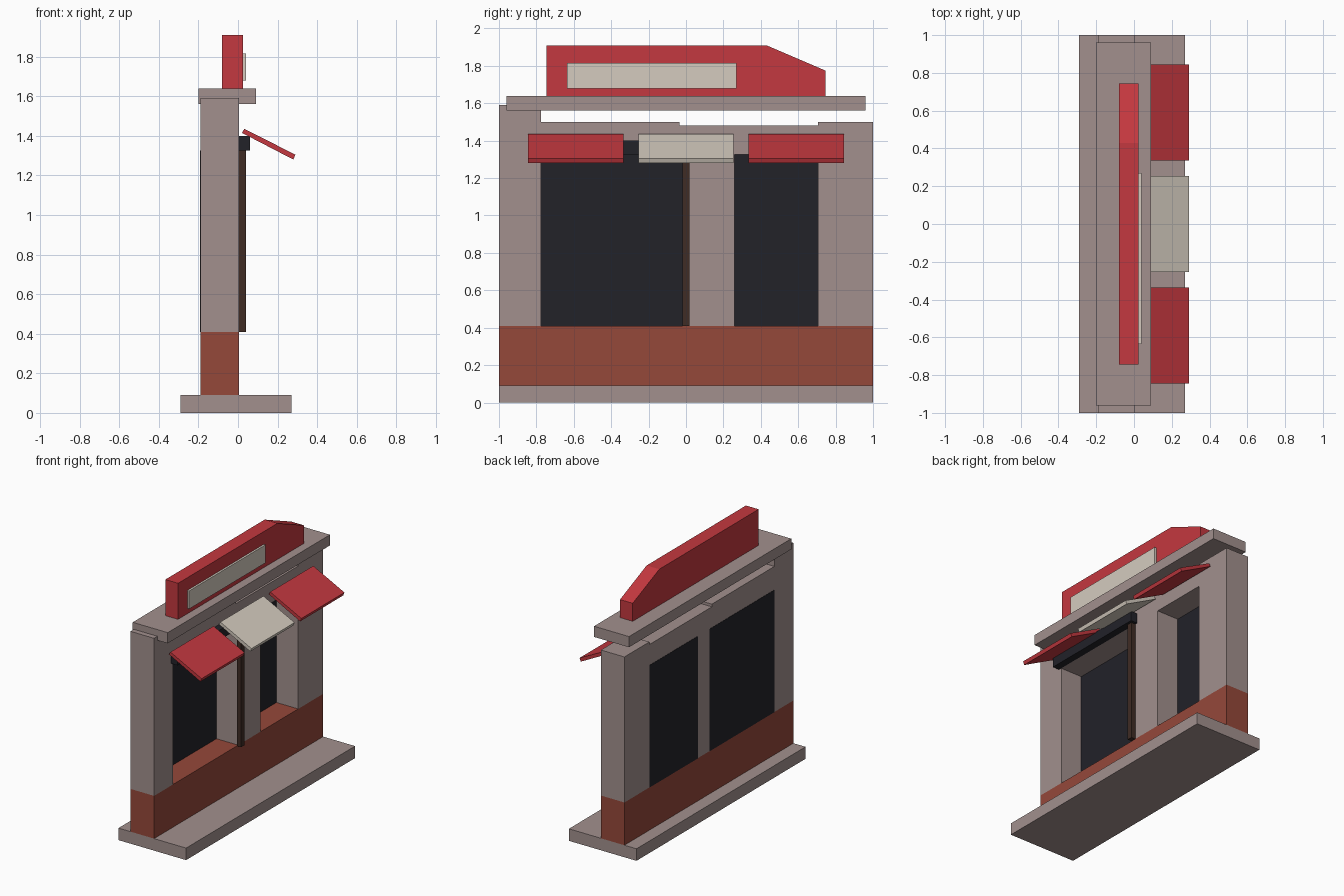
import bpy

if "Cube" in bpy.data.objects:
    bpy.data.objects.remove(bpy.data.objects["Cube"])


def material(name, rgb):
    m = bpy.data.materials.new(name)
    m.diffuse_color = (*rgb, 1)
    m.use_nodes = True
    m.node_tree.nodes["Principled BSDF"].inputs["Base Color"].default_value = m.diffuse_color
    return m


STONE = material("stone", (0.36, 0.28, 0.27))
BRICK = material("brick", (0.30, 0.065, 0.042))
RED = material("red", (0.55, 0.04, 0.05))
CREAM = material("cream", (0.66, 0.60, 0.52))
DARK = material("dark", (0.016, 0.016, 0.022))
BROWN = material("brown", (0.05, 0.025, 0.018))


def make(name, verts, faces, mat):
    me = bpy.data.meshes.new(name)
    me.from_pydata(verts, [], faces)
    me.materials.append(mat)
    ob = bpy.data.objects.new(name, me)
    bpy.context.collection.objects.link(ob)
    return ob


def prism(name, low, high, mat):
    """Closed solid between two matching outlines, counter-clockwise seen from high."""
    n = len(low)
    sides = [(i, (i + 1) % n, n + (i + 1) % n, n + i) for i in range(n)]
    caps = [tuple(reversed(range(n))), tuple(range(n, 2 * n))]
    return make(name, low + high, caps + sides, mat)


def along_x(name, yz, x, mat):
    return prism(name, [(x[0], *p) for p in yz], [(x[1], *p) for p in yz], mat)


def along_y(name, xz, y, mat):
    # the outline is reversed so that the faces point outwards
    pts = xz[::-1]
    return prism(name, [(a, y[0], b) for a, b in pts], [(a, y[1], b) for a, b in pts], mat)


def box(name, x, y, z, mat):
    yz = [(y[0], z[0]), (y[1], z[0]), (y[1], z[1]), (y[0], z[1])]
    return along_x(name, yz, x, mat)


WALL = (-0.19, 0.005)

# Ground slab and brick plinth
box("base_slab", (-0.29, 0.27), (-1, 1), (0, 0.09), STONE)
box("brick_plinth", WALL, (-1, 1), (0.09, 0.41), BRICK)

# Wall: piers and lintels around the two openings
box("tall_pier", WALL, (-1, -0.775), (0.41, 1.59), STONE)
box("middle_pier", WALL, (-0.005, 0.26), (0.41, 1.325), STONE)
box("end_pier", WALL, (0.705, 1), (0.41, 1.50), STONE)
box("long_lintel", WALL, (-0.775, -0.035), (1.325, 1.50), STONE)
box("short_lintel", WALL, (-0.035, 0.705), (1.325, 1.48), STONE)

# Glass set at the back of the openings
for name, y in (("large_window", (-0.775, -0.005)), ("small_window", (0.135, 0.705))):
    box(name, (-0.192, -0.175), y, (0.41, 1.325), DARK)

# Shutter rail and post on the front
box("shutter_rail", (0.005, 0.06), (-0.80, 0.04), (1.325, 1.40), DARK)
box("post", (0.005, 0.04), (-0.02, 0.02), (0.41, 1.325), BROWN)

# Sloping awnings
awning = [(0.02, 1.415), (0.28, 1.28), (0.29, 1.305), (0.032, 1.435)]
for name, c, mat in (("awning_left", -0.59, RED), ("awning_middle", 0, CREAM),
                     ("awning_right", 0.59, RED)):
    along_y(name, awning, (c - 0.255, c + 0.255), mat)

# Cornice and roof sign board with blank panel
box("cornice", (-0.20, 0.09), (-0.96, 0.96), (1.56, 1.64), STONE)
board = [(-0.745, 1.64), (0.745, 1.64), (0.745, 1.775), (0.43, 1.91), (-0.745, 1.91)]
along_x("sign_board", board, (-0.08, 0.025), RED)
box("sign_panel", (0.025, 0.04), (-0.635, 0.27), (1.68, 1.815), CREAM)
